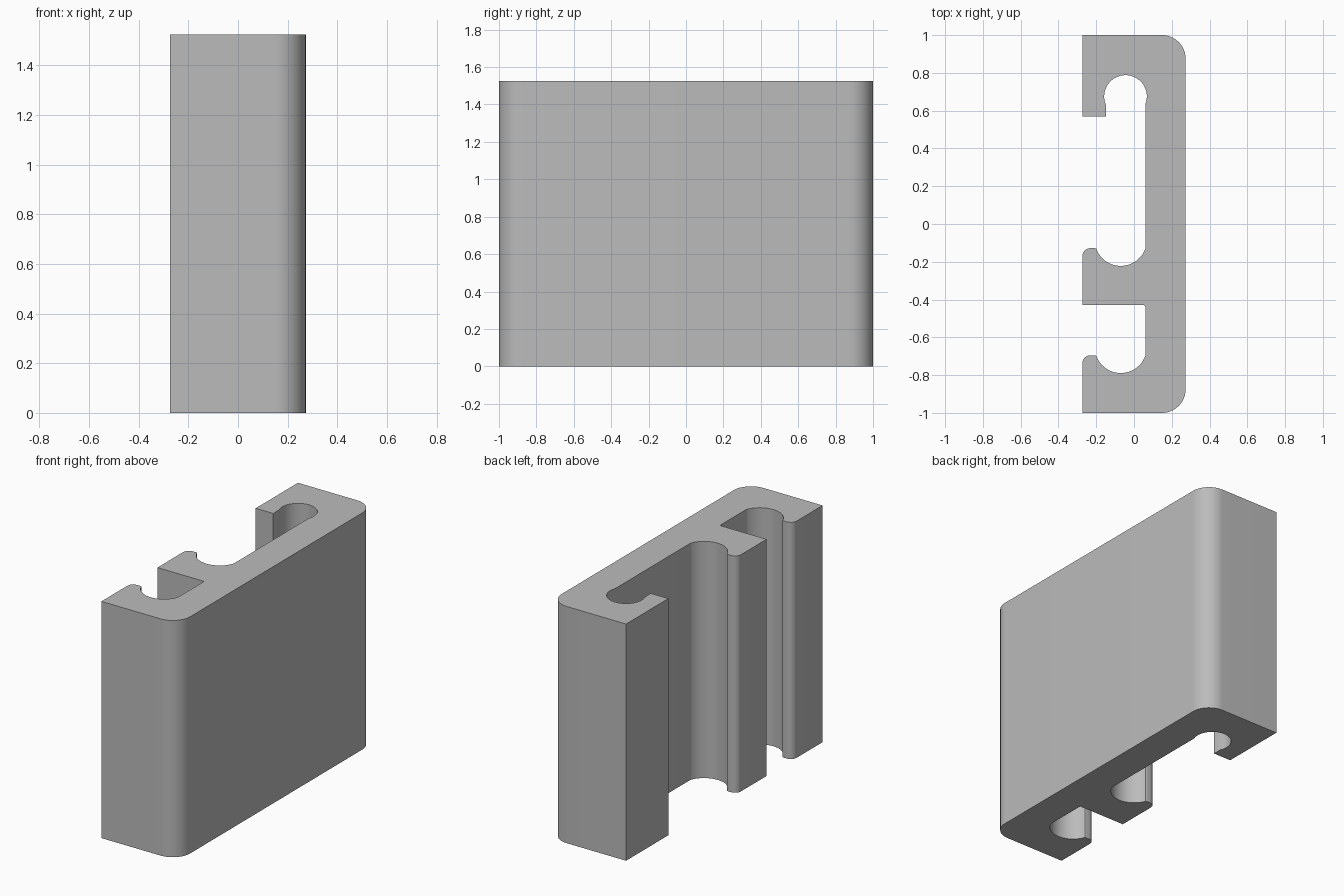
import bpy, bmesh
from math import radians, cos, sin
from mathutils import Vector

cube = bpy.data.objects.get("Cube")
if cube:
    bpy.data.objects.remove(cube, do_unlink=True)

HEIGHT = 1.525
LEFT, RIGHT, WALL = -0.273, 0.273, 0.06   # outer faces and inner wall face


def arc(cx, cy, r, start, end, n=16):
    """Points along an arc, angles in degrees."""
    angles = [radians(start + (end - start) * i / n) for i in range(n + 1)]
    return [(cx + r * cos(a), cy + r * sin(a)) for a in angles]


def socket(lip_y):
    """Open round channel beside the wall, ending in a rounded lip."""
    return (arc(-0.07, lip_y + 0.046, 0.138, -19.5, -160.5, 24)
            + arc(-0.21, lip_y - 0.012, 0.014, 60, 90, 4)
            + arc(LEFT + 0.042, lip_y - 0.04, 0.042, 90, 180, 10))


# Cross-section, walked round the outline
fillet = 0.125
profile = [(LEFT, -1.0)]
profile += arc(RIGHT - fillet, -1 + fillet, fillet, -90, 0)
profile += arc(RIGHT - fillet, 1 - fillet, fillet, 0, 90)
profile += [(LEFT, 1.0), (LEFT, 0.57), (-0.148, 0.57)]      # upper hook
profile += arc(-0.045, 0.675, 0.113, 204.3, -21.7, 36)
profile += socket(-0.13)
profile += [(LEFT, -0.43), (WALL - 0.006, -0.43), (WALL, -0.436)]  # shelf underside
profile += socket(-0.697)

# Extrude the section upright
bm = bmesh.new()
base = bm.faces.new([bm.verts.new((x, y, 0)) for x, y in profile])
top = bmesh.ops.extrude_face_region(bm, geom=[base], use_keep_orig=True)
bmesh.ops.translate(bm, vec=Vector((0, 0, HEIGHT)),
                    verts=[v for v in top["geom"] if isinstance(v, bmesh.types.BMVert)])
bmesh.ops.recalc_face_normals(bm, faces=bm.faces)
mesh = bpy.data.meshes.new("hook_rail")
bm.to_mesh(mesh)
bm.free()

rail = bpy.data.objects.new("hook_rail", mesh)
bpy.context.collection.objects.link(rail)

# Plain grey
grey = bpy.data.materials.new("mid_grey")
grey.use_nodes = True
colour = (0.5, 0.5, 0.5, 1)
grey.diffuse_color = colour
grey.node_tree.nodes["Principled BSDF"].inputs["Base Color"].default_value = colour
mesh.materials.append(grey)

bpy.context.view_layer.objects.active = rail
rail.select_set(True)
bpy.ops.object.shade_smooth_by_angle(angle=radians(30))
